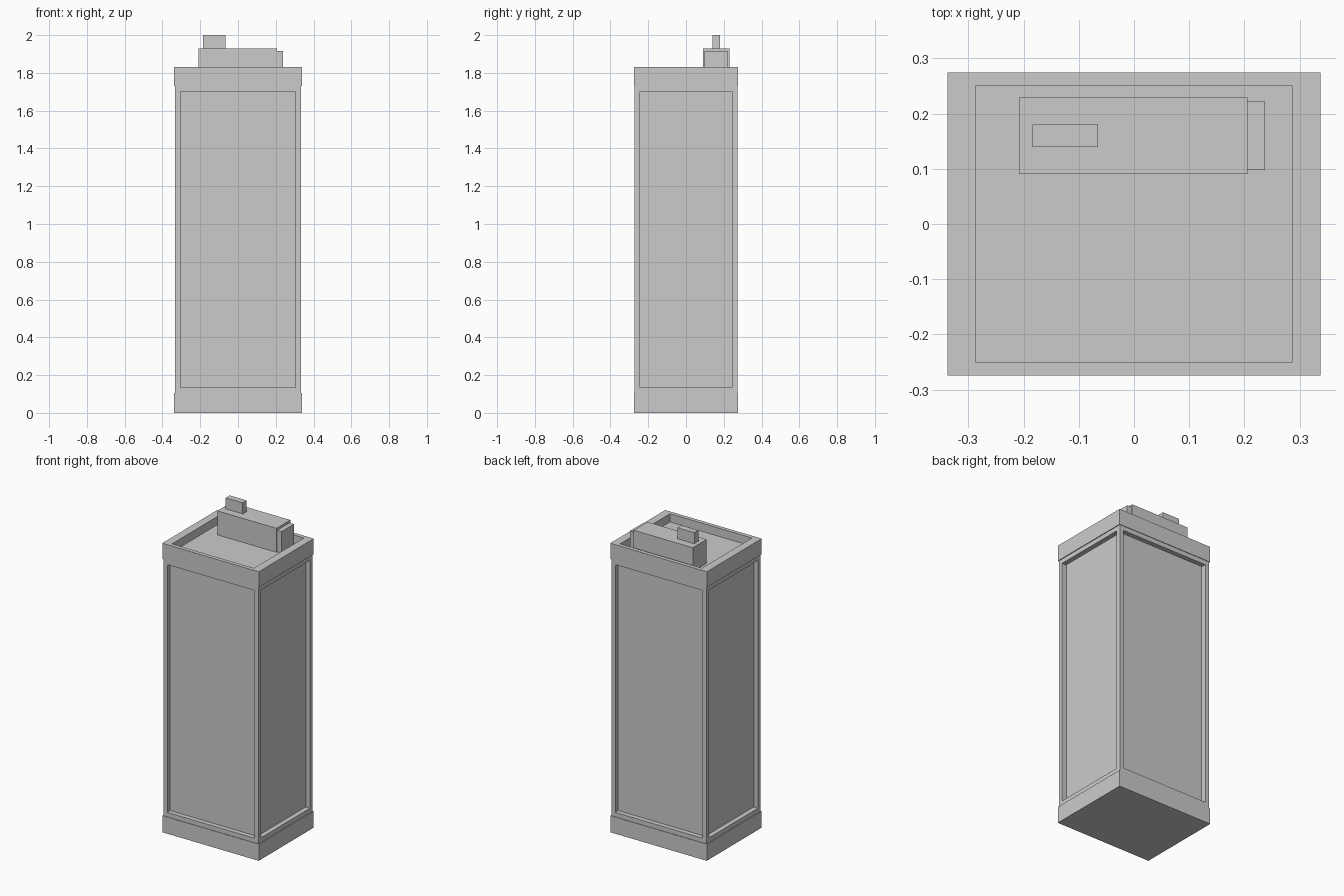
import bpy, bmesh
from mathutils import Vector

if "Cube" in bpy.data.objects:
    bpy.data.objects.remove(bpy.data.objects["Cube"])


def box_bm(x0, x1, y0, y1, z0, z1):
    bm = bmesh.new()
    bmesh.ops.create_cube(bm, size=1)
    for v in bm.verts:
        v.co = Vector((x1 if v.co.x > 0 else x0,
                       y1 if v.co.y > 0 else y0,
                       z1 if v.co.z > 0 else z0))
    bm.normal_update()
    return bm


def finish(name, bm):
    bm.normal_update()
    mesh = bpy.data.meshes.new(name)
    bm.to_mesh(mesh)
    bm.free()
    ob = bpy.data.objects.new(name, mesh)
    bpy.context.collection.objects.link(ob)
    return ob


HX, HY = 0.338, 0.275      # outer half sizes of the bands
BX, BY = 0.333, 0.2715     # half sizes of the tower shaft

# Base band
finish("base_band", box_bm(-HX, HX, -HY, HY, 0, 0.105))

# Shaft with a recessed panel on each of its four sides
bm = box_bm(-BX, BX, -BY, BY, 0.105, 1.73)
sides = [f for f in bm.faces if abs(f.normal.z) < 0.5]
for f in sides:
    normal = f.normal.copy()
    bmesh.ops.inset_individual(bm, faces=[f], thickness=0.04)
    rim = bmesh.ops.extrude_discrete_faces(bm, faces=[f])["faces"][0]
    bmesh.ops.translate(bm, verts=rim.verts, vec=normal * -0.03)
finish("panelled_shaft", bm)

# Parapet band with a sunken roof
bm = box_bm(-HX, HX, -HY, HY, 1.73, 1.83)
top = max(bm.faces, key=lambda f: f.normal.z)
bmesh.ops.inset_individual(bm, faces=[top], thickness=0.02)
for v in top.verts:
    v.co.x = 0.287 if v.co.x > 0 else -0.287
    v.co.y = 0.25 if v.co.y > 0 else -0.25
roof = bmesh.ops.extrude_discrete_faces(bm, faces=[top])["faces"][0]
bmesh.ops.translate(bm, verts=roof.verts, vec=(0, 0, -0.052))
finish("roof_parapet", bm)

# Rooftop plant room, side unit and chimney
finish("plant_room", box_bm(-0.208, 0.206, 0.091, 0.229, 1.778, 1.93))
finish("side_unit", box_bm(0.206, 0.237, 0.098, 0.222, 1.778, 1.915))
finish("chimney", box_bm(-0.184, -0.065, 0.14, 0.18, 1.93, 2.0))
